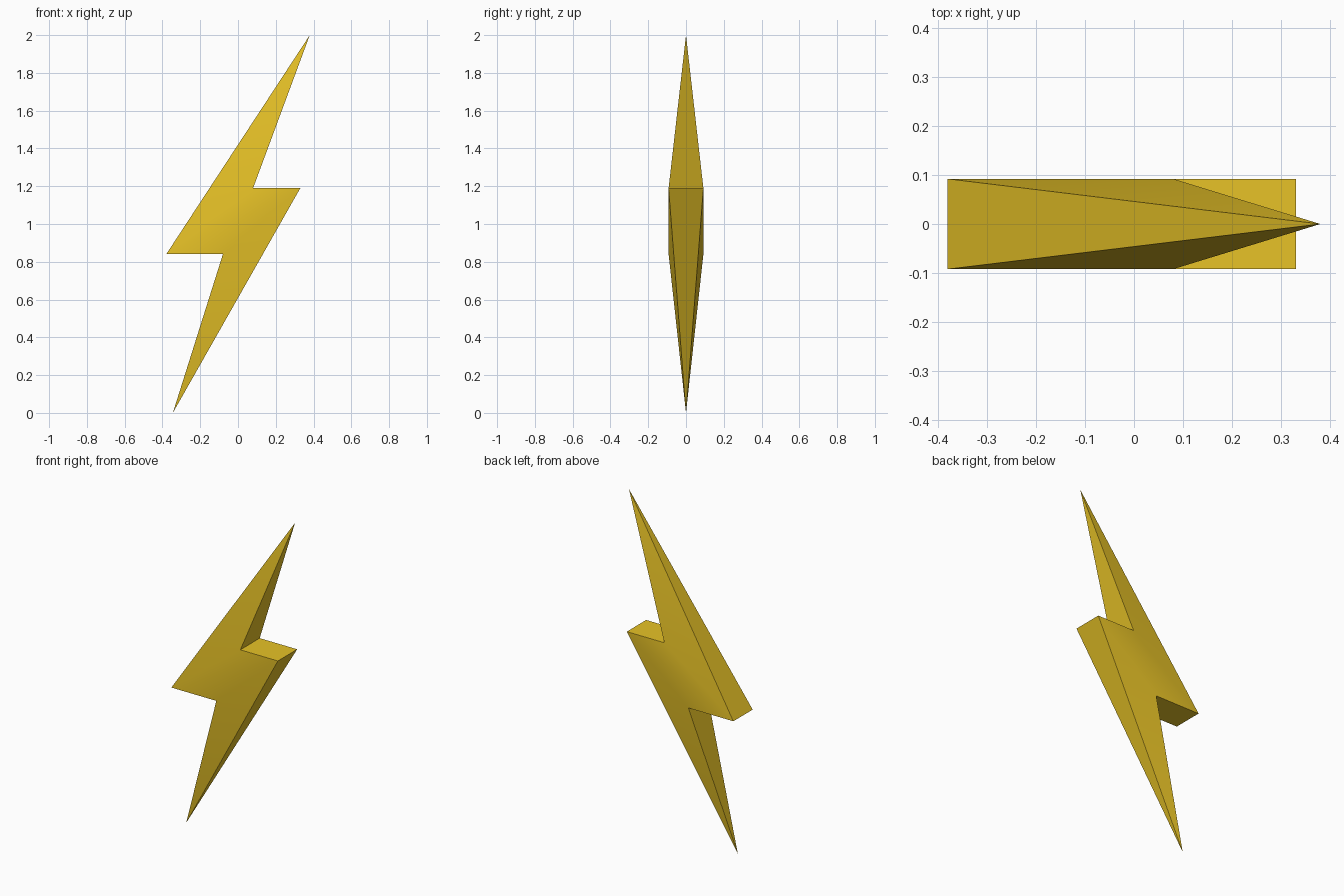
import bpy
import bmesh
import math

cube = bpy.data.objects.get("Cube")
if cube:
    bpy.data.objects.remove(cube, do_unlink=True)

# Golden yellow material
gold = bpy.data.materials.new("golden yellow")
gold.use_nodes = True
color = (0.80, 0.54, 0.02, 1)
gold.diffuse_color = color
gold.node_tree.nodes["Principled BSDF"].inputs["Base Color"].default_value = color

# Bolt outline: two sharp tips and the four corners of the thick middle
HALF = 0.092
top_tip, bottom_tip = (0.38, 2.0), (-0.345, 0.0)
right_notch, right_corner = (0.08, 1.19), (0.33, 1.19)
left_notch, left_corner = (-0.08, 0.84), (-0.38, 0.84)

bm = bmesh.new()


def vert(point, y):
    return bm.verts.new((point[0], y, point[1]))


top, bottom = vert(top_tip, 0), vert(bottom_tip, 0)
middle = (left_corner, left_notch, right_corner, right_notch)
front = [vert(p, -HALF) for p in middle]
back = [vert(p, HALF) for p in middle]

# Front and back: flat middle with a tapering blade above and below
for lc, ln, rc, rn in (front, back):
    bm.faces.new((lc, ln, rc, rn))
    bm.faces.new((lc, rn, top))
    bm.faces.new((ln, bottom, rc))

# Ledges, then side walls narrowing to the tips
for a, b in ((0, 1), (2, 3)):
    bm.faces.new((front[a], front[b], back[b], back[a]))
for i, tip in enumerate((top, bottom, bottom, top)):
    bm.faces.new((front[i], back[i], tip))

bmesh.ops.recalc_face_normals(bm, faces=bm.faces[:])
mesh = bpy.data.meshes.new("lightning_bolt")
bm.to_mesh(mesh)
bm.free()
mesh.materials.append(gold)

bolt = bpy.data.objects.new("lightning_bolt", mesh)
bpy.context.collection.objects.link(bolt)

# Soft front and back, crisp rim
bpy.ops.object.select_all(action="DESELECT")
bolt.select_set(True)
bpy.context.view_layer.objects.active = bolt
bpy.ops.object.shade_smooth_by_angle(angle=math.radians(30))
